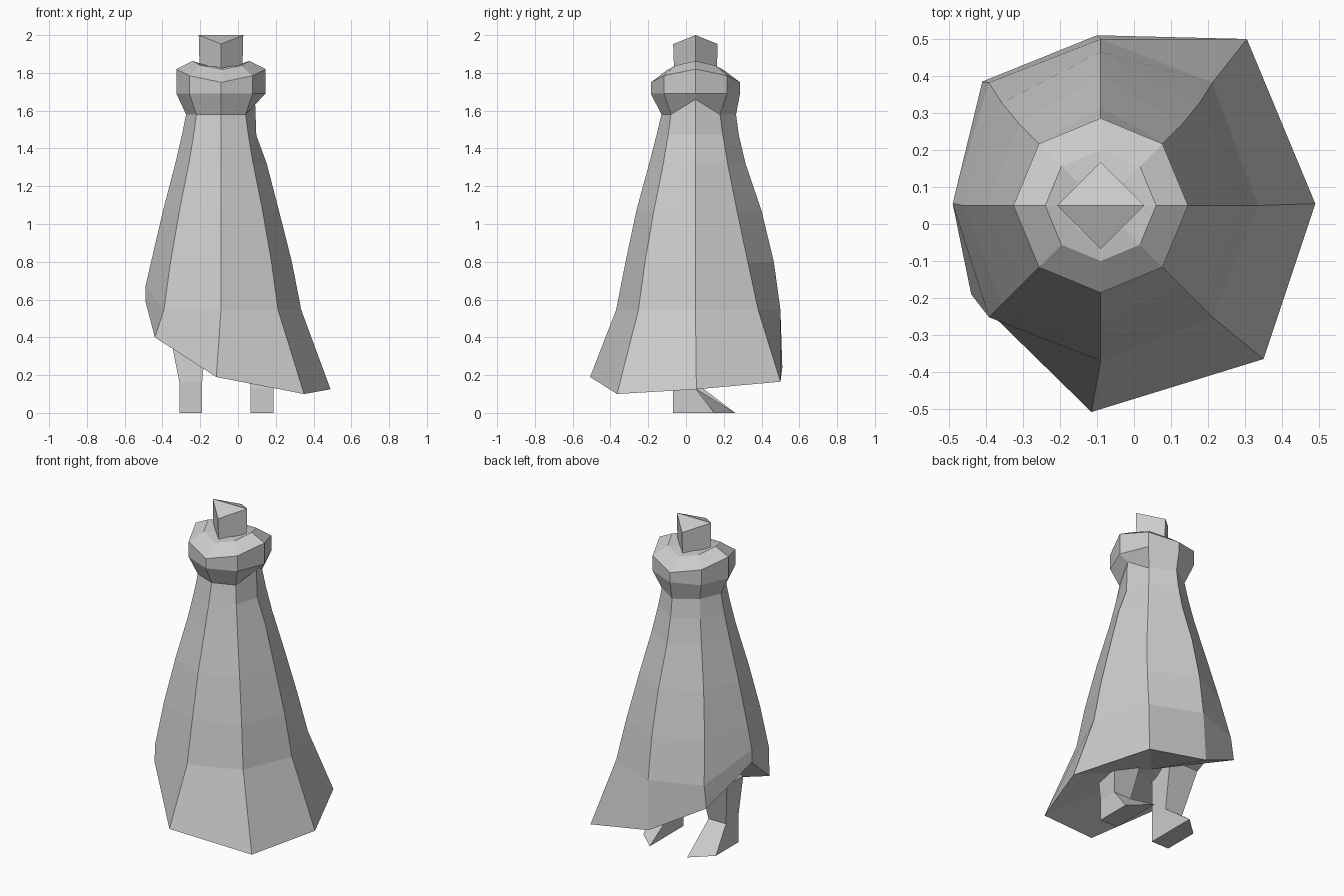
import bpy
import math

if "Cube" in bpy.data.objects:
    bpy.data.objects.remove(bpy.data.objects["Cube"])

CX, CY = -0.09, 0.05


def make_object(name, verts, faces):
    mesh = bpy.data.meshes.new(name)
    mesh.from_pydata(verts, [], faces)
    mesh.update()
    obj = bpy.data.objects.new(name, mesh)
    bpy.context.collection.objects.link(obj)
    return obj


def loft(name, rings, bottom=None, top_faces=()):
    """Skin a stack of counter-clockwise rings.
    bottom: centre point of a fan closing the first ring; top_faces index the last ring."""
    n = len(rings[0])
    verts = [p for ring in rings for p in ring]
    faces = []
    for k in range(len(rings) - 1):
        a, b = k * n, (k + 1) * n
        for i in range(n):
            j = (i + 1) % n
            faces.append((a + i, a + j, b + j, b + i))
    last = len(verts) - n
    faces += [tuple(last + i for i in f) for f in top_faces]
    if bottom:
        verts.append(bottom)
        faces += [((i + 1) % n, i, len(verts) - 1) for i in range(n)]
    return make_object(name, verts, faces)


def cloak_ring(z, e, n, w, s, d, back=0.0):
    """Eight-sided ring from four axis reaches and one diagonal reach."""
    b = d + back
    offs = [(e, 0), (d, b), (0, n), (-d, b), (-w, 0), (-d, -d), (0, -s), (d, -d)]
    return [(CX + x, CY + y, z) for x, y in offs]


def collar_ring(r, z_side, z_front):
    """Regular octagon whose height dips from the sides to the front and back."""
    ring = []
    for k in range(8):
        a = k * math.pi / 4
        z = z_front + (z_side - z_front) * math.cos(a) ** 2
        ring.append((CX + r * math.cos(a), CY + r * math.sin(a), z))
    return ring


# Cloak: uneven swinging hem, then rings rising to the neck
hem = [(0.49, 0.055, 0.125), (0.305, 0.50, 0.165), (-0.10, 0.51, 0.24),
       (-0.41, 0.385, 0.41), (-0.49, 0.055, 0.59), (-0.44, -0.19, 0.40),
       (-0.115, -0.508, 0.19), (0.35, -0.365, 0.10)]
rows = [(0.545, 0.425, 0.45, 0.40, 0.42, 0.302, 0.03),
        (0.80, 0.375, 0.415, 0.37, 0.37, 0.267, 0.01),
        (1.07, 0.307, 0.35, 0.307, 0.313, 0.22),
        (1.32, 0.242, 0.265, 0.242, 0.245, 0.17),
        (1.47, 0.187, 0.23, 0.207, 0.206, 0.145),
        (1.58, 0.18, 0.215, 0.185, 0.18, 0.13)]
rings = [hem] + [cloak_ring(*r) for r in rows]
rings[1][4] = (-0.49, 0.055, 0.67)   # raised side of the hem
rings[6][0] = (0.09, 0.05, 1.66)     # fold tucked under the collar

# Collar: flares out, then slopes up and closes shallowly around the neck
rings += [collar_ring(0.236, 1.69, 1.69),
          collar_ring(0.236, 1.82, 1.75),
          collar_ring(0.15, 1.863, 1.815),
          collar_ring(0.09, 1.84, 1.83)]
loft("cloak", rings, (CX, CY, 0.38), [range(8)])


# Head: diamond block with a ridged top
def diamond(r, z_side, z_front):
    return [(CX + r, CY, z_side), (CX, CY + r, z_front),
            (CX - r, CY, z_side), (CX, CY - r, z_front)]


loft("head", [diamond(0.113, 1.81, 1.81), diamond(0.118, 2.0, 1.953)],
     (CX, CY, 1.81), [(0, 1, 2), (0, 2, 3)])


# Legs: tapered shin on a wedge foot turned outward; side is -1 left, +1 right
def leg(name, x, side, ankle, top):
    def quad(cx, cy, wx, wy, z):
        return [(cx - wx, cy - wy, z), (cx + wx, cy - wy, z),
                (cx + wx, cy + wy, z), (cx - wx, cy + wy, z)]

    sole = quad(x, 0, 0.06, 0.07, 0)
    inner, outer = (2, 3) if side < 0 else (3, 2)
    sole[inner] = (sole[inner][0], 0.26, 0)
    sole[outer] = (sole[outer][0], 0.15, 0)
    loft(name, [sole, quad(x, -0.01, 0.06, 0.06, ankle),
                quad(x + side * 0.015, 0.04, 0.10, 0.08, top)],
         (x, 0.05, 0), [range(4)])


leg("left_leg", -0.25, -1, 0.16, 0.44)
leg("right_leg", 0.127, 1, 0.13, 0.36)
